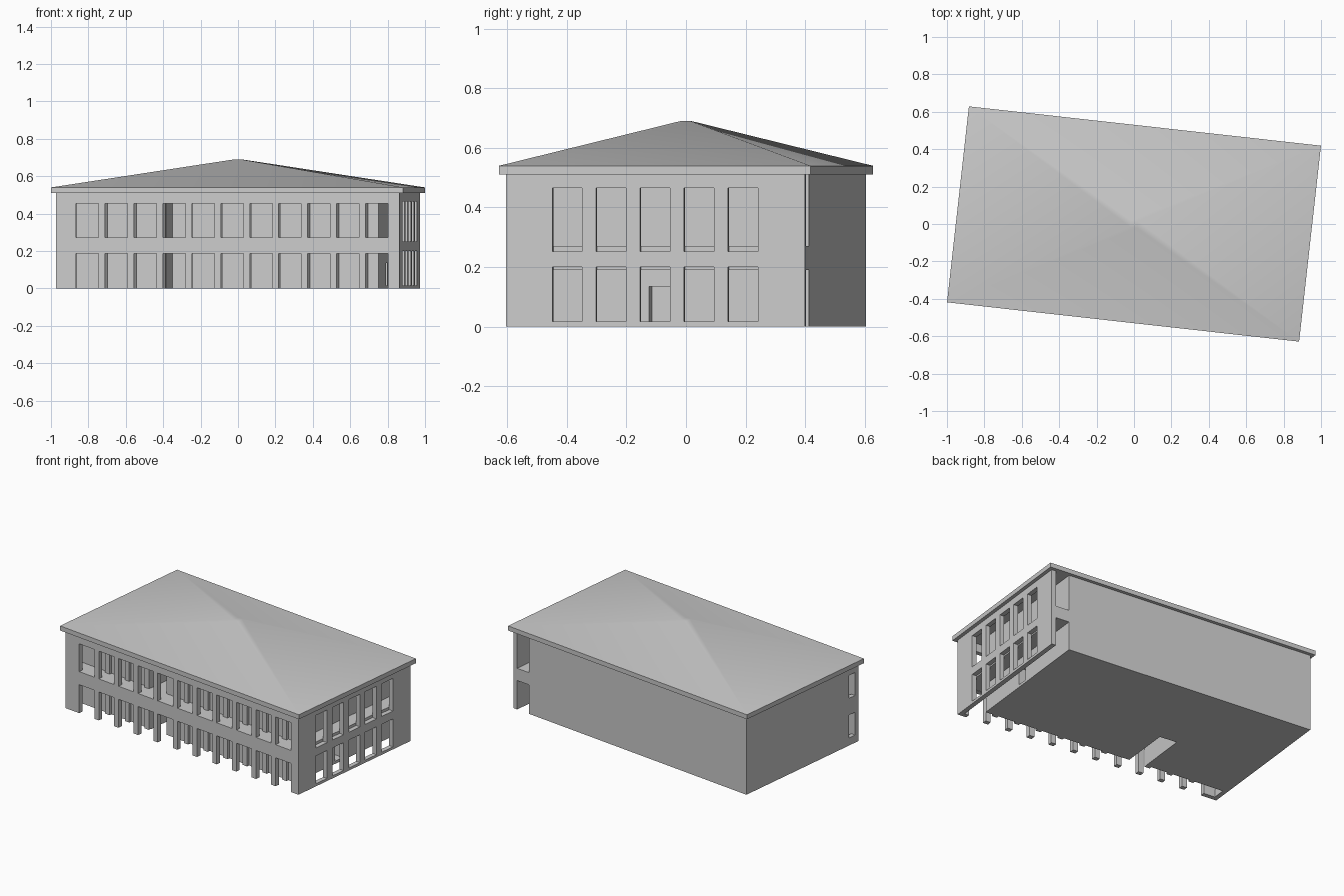
import bpy, bmesh
from math import radians
from mathutils import Vector

old = bpy.data.objects.get("Cube")
if old:
    bpy.data.objects.remove(old, do_unlink=True)

YAW = radians(-6.37)          # the whole building is turned a little
L, D, T = 0.924, 0.505, 0.03  # half length, half depth, wall thickness
EAVE = 0.51
BOX_X, BOX_Y = 0.80, -0.39    # inner block edges along the verandah
FLOOR = (0.19, 0.27)          # verandah slab heights

grey = bpy.data.materials.new("plaster_grey")
grey.use_nodes = True
grey.diffuse_color = (0.6, 0.6, 0.6, 1)
grey.node_tree.nodes["Principled BSDF"].inputs["Base Color"].default_value = (0.6, 0.6, 0.6, 1)


def finish(name, bm):
    bmesh.ops.recalc_face_normals(bm, faces=bm.faces[:])
    mesh = bpy.data.meshes.new(name)
    bm.to_mesh(mesh)
    bm.free()
    mesh.materials.append(grey)
    obj = bpy.data.objects.new(name, mesh)
    bpy.context.collection.objects.link(obj)
    obj.rotation_euler.z = YAW
    return obj


def extrude(bm, faces, offset):
    geom = bmesh.ops.extrude_face_region(bm, geom=faces, use_keep_orig=True)["geom"]
    verts = [g for g in geom if isinstance(g, bmesh.types.BMVert)]
    bmesh.ops.translate(bm, verts=verts, vec=offset)


def prism(name, outline, z0, z1):
    bm = bmesh.new()
    face = bm.faces.new([bm.verts.new((x, y, z0)) for x, y in outline])
    extrude(bm, [face], Vector((0, 0, z1 - z0)))
    return finish(name, bm)


def block(name, x0, x1, y0, y1, z0, z1):
    return prism(name, [(x0, y0), (x1, y0), (x1, y1), (x0, y1)], z0, z1)


def wall(name, origin, along, inward, cuts, levels):
    """Wall whose odd-numbered column and row cells are open."""
    bm = bmesh.new()
    grid = [[bm.verts.new(Vector(origin) + Vector(along) * s + Vector((0, 0, z)))
             for z in levels[0]] for s in cuts]
    for i in range(len(cuts) - 1):
        for j in range(len(levels[0]) - 1):
            if not (i % 2 and j in levels[1]):
                bm.faces.new((grid[i][j], grid[i + 1][j], grid[i + 1][j + 1], grid[i][j + 1]))
    loose = [v for v in bm.verts if not v.link_faces]
    bmesh.ops.delete(bm, geom=loose, context='VERTS')
    extrude(bm, bm.faces[:], Vector(inward) * T)
    return finish(name, bm)


def openings(first, pitch, width, count, start, end):
    cuts = [start]
    for i in range(count):
        cuts += [first + pitch * i, first + pitch * i + width]
    return cuts + [end]


# Arcaded front wall
bays = openings(-0.815, 0.1558, 0.121, 11, -L, L)
wall("front_wall", (0, -D, 0), (1, 0, 0), (0, 1, 0), bays,
     ([0, 0.187, 0.273, 0.455, EAVE], (0, 2)))

# Left end wall with two rows of windows
wall("left_end_wall", (L, 0, 0), (0, 1, 0), (-1, 0, 0),
     openings(-0.349, 0.1485, 0.101, 5, -D + T, D),
     ([0, 0.017, 0.2, 0.252, 0.466, EAVE], (1, 3)))

# Short right wall closing the verandah
wall("right_end_wall", (-L, 0, 0), (0, 1, 0), (1, 0, 0),
     [-D + T, -0.472, -0.42, BOX_Y],
     ([0, 0.05, 0.2, 0.31, 0.46, EAVE], (1, 3)))

# Inner block with a deep stair recess in its front
NX0, NX1, NY = -0.345, -0.225, -0.06
inner = prism("inner_block", [(-L, BOX_Y), (NX0, BOX_Y), (NX0, NY), (NX1, NY), (NX1, BOX_Y),
                              (BOX_X, BOX_Y), (BOX_X, D), (-L, D)], 0, EAVE)

# Door recess in the end of the inner block
cutter = block("door_cutter", BOX_X - 0.09, BOX_X + 0.1, -0.035, 0.035, 0.017, 0.135)
cutter.hide_render = True
cut = inner.modifiers.new("door", 'BOOLEAN')
cut.operation, cut.object, cut.solver = 'DIFFERENCE', cutter, 'EXACT'
bpy.context.view_layer.objects.active = inner
bpy.ops.object.modifier_apply(modifier="door")
bpy.data.objects.remove(cutter, do_unlink=True)

# Shallow pilasters on the inner block, behind the front piers
for i in range(2, len(bays) - 2, 2):
    x0, x1 = bays[i], bays[i + 1]
    if x1 < BOX_X and not (x0 < NX1 and x1 > NX0 + 0.01):
        block("pilaster", x0, x1, BOX_Y - 0.018, BOX_Y, 0, EAVE)

# Upper verandah floor, wrapping round the corner and into the recess
prism("verandah_floor", [(-L + T, -D + T), (L - T, -D + T), (L - T, D), (BOX_X, D),
                         (BOX_X, BOX_Y), (NX1, BOX_Y), (NX1, NY), (NX0, NY),
                         (NX0, BOX_Y), (-L + T, BOX_Y)], *FLOOR)

# Hipped roof with a flat fascia and a tiny flat top
bm = bmesh.new()
rings = [[bm.verts.new((sx * hx, sy * hy, z)) for sx, sy in ((-1, -1), (1, -1), (1, 1), (-1, 1))]
         for hx, hy, z in ((0.947, 0.527, EAVE), (0.947, 0.527, 0.54), (0.018, 0.018, 0.69))]
for lo, hi in zip(rings, rings[1:]):
    for i in range(4):
        j = (i + 1) % 4
        bm.faces.new((lo[i], lo[j], hi[j], hi[i]))
bm.faces.new(rings[0][::-1])
bm.faces.new(rings[-1])
roof = finish("roof", bm)
bpy.ops.object.select_all(action='DESELECT')
roof.select_set(True)
bpy.context.view_layer.objects.active = roof
bpy.ops.object.shade_smooth_by_angle(angle=radians(30))
